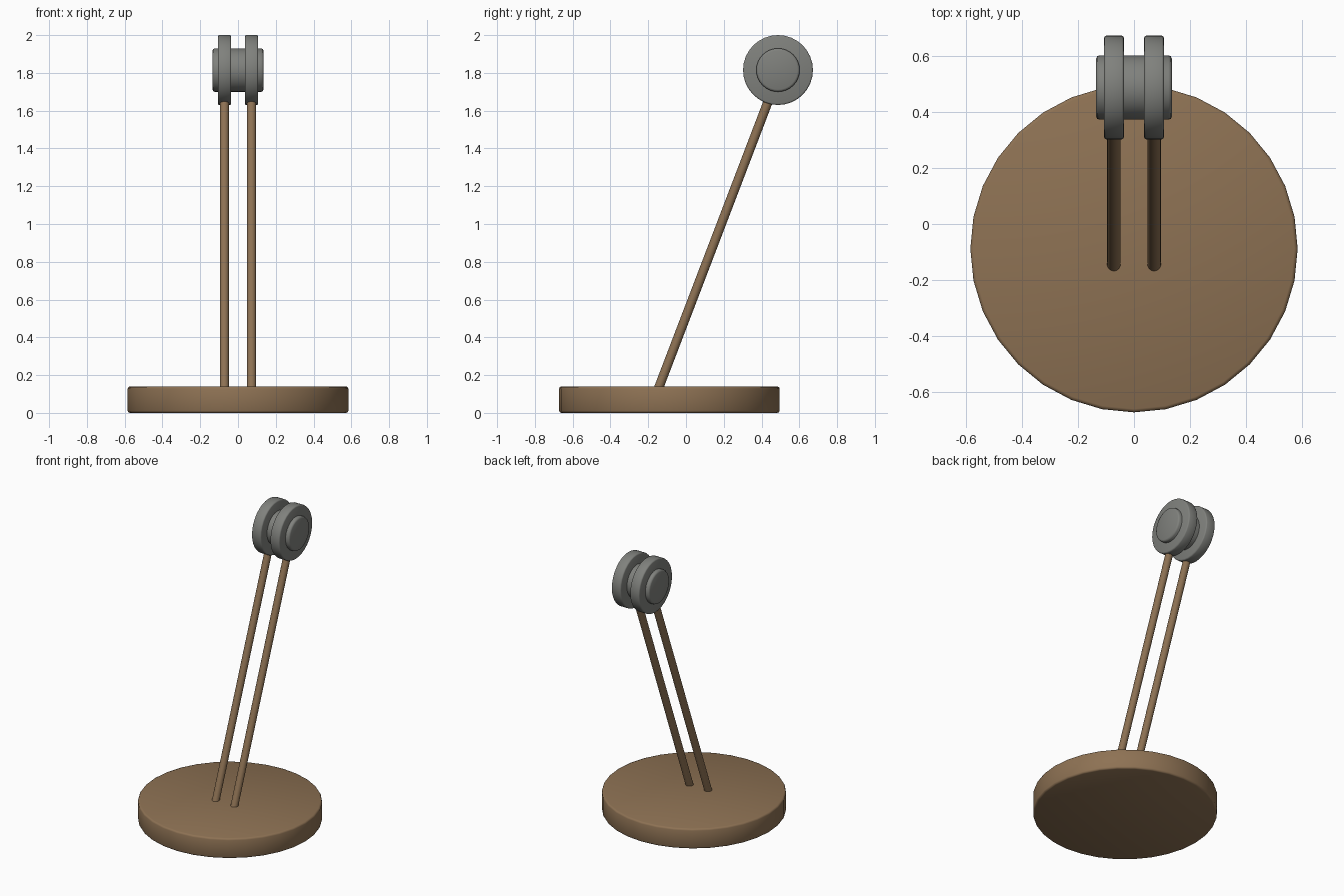
import bpy
import math
from mathutils import Vector

if "Cube" in bpy.data.objects:
    bpy.data.objects.remove(bpy.data.objects["Cube"])


def material(name, rgb):
    m = bpy.data.materials.new(name)
    m.diffuse_color = (*rgb, 1.0)
    m.use_nodes = True
    m.node_tree.nodes["Principled BSDF"].inputs["Base Color"].default_value = m.diffuse_color
    return m


BROWN = material("warm_brown", (0.27, 0.168, 0.088))
GREY = material("metal_grey", (0.215, 0.22, 0.205))


def cylinder(name, start, end, radius, sides, mat, bevel=0.0):
    """Smooth cylinder between two points with softened rims."""
    a, b = Vector(start), Vector(end)
    axis = b - a
    bpy.ops.mesh.primitive_cylinder_add(
        vertices=sides, radius=radius, depth=axis.length, location=(a + b) / 2,
        rotation=axis.to_track_quat('Z', 'Y').to_euler())
    ob = bpy.context.object
    ob.name = name
    ob.data.materials.append(mat)
    if bevel:
        mod = ob.modifiers.new("rim", 'BEVEL')
        mod.width = bevel
        mod.segments = 2
        mod.limit_method = 'ANGLE'
        mod.angle_limit = math.radians(60)
        bpy.ops.object.modifier_apply(modifier=mod.name)
    bpy.ops.object.shade_smooth_by_angle(angle=math.radians(50))
    return ob


# Round base plate
cylinder("base", (0, -0.088, 0), (0, -0.088, 0.14), 0.584, 32, BROWN, 0.012)

# Hub running through both discs
HUB_Y, HUB_Z = 0.487, 1.815
cylinder("hub", (-0.135, HUB_Y, HUB_Z), (0.135, HUB_Y, HUB_Z), 0.115, 32, GREY, 0.012)

# Mirrored pairs: leaning rods and the discs at their tops
for side, s in (("left", -1), ("right", 1)):
    cylinder(side + "_rod", (s * 0.072, -0.157, 0.10), (s * 0.072, 0.462, 1.72),
             0.0245, 16, BROWN)
    cylinder(side + "_disc", (s * 0.036, HUB_Y, HUB_Z), (s * 0.107, HUB_Y, HUB_Z),
             0.185, 32, GREY, 0.008)
